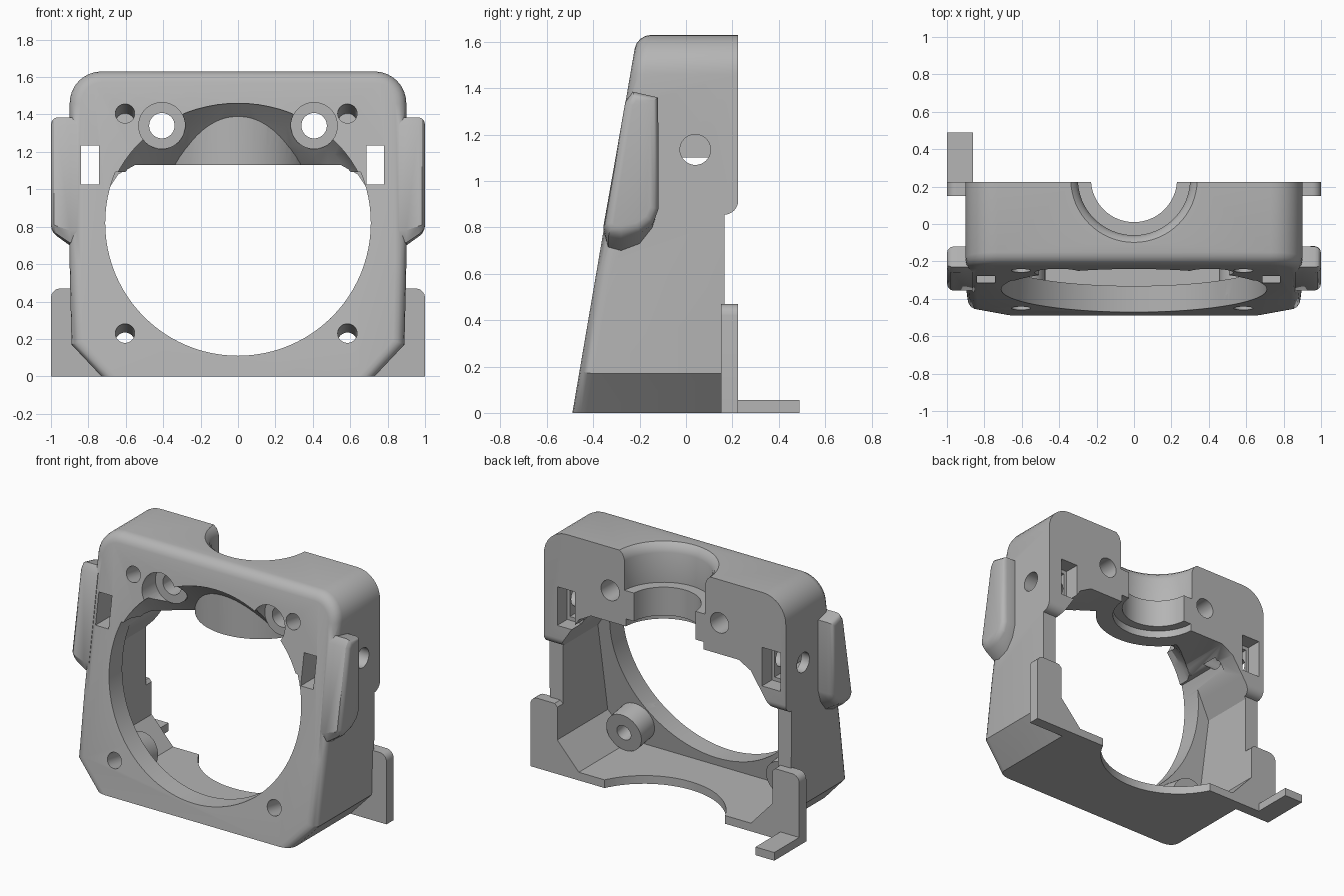
import bpy, bmesh
from math import sin, cos, pi, radians, atan
from mathutils import Vector

if "Cube" in bpy.data.objects:
    bpy.data.objects.remove(bpy.data.objects["Cube"])

SLANT = 0.171                      # backward lean of the front face
TILT = atan(SLANT)


def front_y(z):
    return -0.49 + SLANT * z


grey = bpy.data.materials.new("light grey")
grey.use_nodes = True
grey.diffuse_color = (0.46, 0.46, 0.46, 1)
grey.node_tree.nodes["Principled BSDF"].inputs["Base Color"].default_value = grey.diffuse_color


def loft(name, rings, bevel=0, pick=None, segments=4):
    """Closed solid through matching rings of points, optionally with some edges rounded."""
    bm = bmesh.new()
    loops = [[bm.verts.new(p) for p in ring] for ring in rings]
    n = len(loops[0])
    for a, b in zip(loops, loops[1:]):
        for i in range(n):
            j = (i + 1) % n
            bm.faces.new((a[i], a[j], b[j], b[i]))
    bm.faces.new(loops[0][::-1])
    bm.faces.new(loops[-1])
    bmesh.ops.recalc_face_normals(bm, faces=bm.faces)
    if bevel:
        edges = [e for e in bm.edges if pick(e)]
        bmesh.ops.bevel(bm, geom=edges, offset=bevel, segments=segments, profile=0.5,
                        affect='EDGES', clamp_overlap=True)
    mesh = bpy.data.meshes.new(name)
    bm.to_mesh(mesh)
    bm.free()
    mesh.materials.append(grey)
    ob = bpy.data.objects.new(name, mesh)
    bpy.context.collection.objects.link(ob)
    return ob


def along_y(name, outline, y0, y1):
    return loft(name, [[(x, y, z) for x, z in outline] for y in (y0, y1)])


def box(name, x0, x1, y0, y1, z0, z1):
    return along_y(name, [(x0, z0), (x1, z0), (x1, z1), (x0, z1)], y0, y1)


def cylinder(name, start, end, r, n=40):
    a, b = Vector(start), Vector(end)
    q = (b - a).to_track_quat('Z', 'Y')
    ring = [q @ Vector((r * cos(2 * pi * i / n), r * sin(2 * pi * i / n), 0)) for i in range(n)]
    return loft(name, [[p + v for v in ring] for p in (a, b)])


def lathe(name, profile, cy, n=64):
    return loft(name, [[(r * cos(2 * pi * i / n), cy + r * sin(2 * pi * i / n), z)
                        for i in range(n)] for r, z in profile])


def mirrored(half):
    return half + [(-x, z) for x, z in reversed(half)]


def arc(cx, cz, r, a0, a1, n=8):
    return [(cx + r * cos(radians(a0 + (a1 - a0) * i / n)),
             cz + r * sin(radians(a0 + (a1 - a0) * i / n))) for i in range(n + 1)]


def combine(tool, op):
    mod = body.modifiers.new(op, 'BOOLEAN')
    mod.object, mod.operation, mod.solver = tool, op, 'EXACT'
    bpy.context.view_layer.objects.active = body
    bpy.ops.object.modifier_apply(modifier=mod.name)
    bpy.data.objects.remove(tool)


def cut(tool):
    combine(tool, 'DIFFERENCE')


def add(tool):
    combine(tool, 'UNION')


# Outer shell: rounded top, chamfered foot, leaning front with a soft rim
outline = mirrored([(0.73, 0), (0.89, 0.17), (0.9, 0.6)] + arc(0.73, 1.46, 0.17, 0, 90))
body = loft("frame_body",
            [[(x, front_y(z), z) for x, z in outline], [(x, 0.225, z) for x, z in outline]],
            0.06, lambda e: all(abs(v.co.y - front_y(v.co.z)) < 1e-4 for v in e.verts)
            and max(v.co.z for v in e.verts) > 0.01)

# Stepped back: lower part is shallower
step = [(0.165, -0.1), (0.165, 0.855)] + [(y, z) for y, z in arc(0.165, 0.915, 0.06, -90, 0)]
step += [(0.5, 0.915), (0.5, -0.1)]
cut(loft("back_step", [[(x, y, z) for y, z in step] for x in (-1.2, 1.2)]))

# Rear cavity behind the front plate
cavity = mirrored([(0.64, 0.055), (0.8, 0.23), (0.8, 0.84), (0.72, 0.96),
                   (0.64, 1.08), (0.55, 1.13)])
cut(loft("cavity", [[(x, front_y(z) + 0.14, z) for x, z in cavity],
                    [(x, 0.6, z) for x, z in cavity]]))

# Large round opening, flat under the top block, with an arched recess at the front
ring = arc(0, 0.82, 0.71, 0, 360, 96)[:-1]
low = [p for p in ring if p[1] < 1.13]
cut(along_y("round_opening", sorted([p for p in low if p[0] >= 0], key=lambda p: p[1])
            + sorted([p for p in low if p[0] < 0], key=lambda p: -p[1]), -0.7, 0.1))
arch = [(-0.7, 0.708, 0.64), (-0.23, 0.708, 0.64), (-0.15, 0.68, 0.56),
        (-0.06, 0.62, 0.46), (0.1, 0.55, 0.31)]
cut(loft("arch_recess", [[(rx * cos(t), y, 0.82 + rz * sin(t))
                          for t in [2 * pi * i / 80 for i in range(80)]] for y, rx, rz in arch]))

# Collar under the top block, and its stepped vertical bore
collar = lathe("collar", [(0.4, 1.13), (0.4, 1.42)], 0.24)
trim = collar.modifiers.new("trim", 'BOOLEAN')
trim.object, trim.operation, trim.solver = box("trim", -1, 1, 0.225, 1, 1, 2), 'DIFFERENCE', 'EXACT'
bpy.context.view_layer.objects.active = collar
bpy.ops.object.modifier_apply(modifier="trim")
bpy.data.objects.remove(bpy.data.objects["trim"])
add(collar)

# Rear base plate with upright corner flanges, and the single foot tab
plate = mirrored([(1, 0)] + arc(0.95, 0.42, 0.05, 0, 90, 5)
                 + [(0.82, 0.47), (0.8, 0.45), (0.8, 0.23), (0.64, 0.055)])
add(along_y("rear_plate", plate, 0.15, 0.225))
add(box("foot_tab", -1, -0.86, 0.2, 0.49, 0, 0.055))
cut(cylinder("floor_notch", (0, 0.445, -0.1), (0, 0.445, 0.09), 0.5, 64))

# Raised side ears
ear = [(-0.23, 1.385), (-0.12, 1.36), (-0.12, 0.88), (-0.145, 0.8), (-0.2, 0.73),
       (-0.28, 0.7), (-0.335, 0.715), (-0.355, 0.78), (-0.262, 1.34)]
for s in (1, -1):
    def shrink(y, z):
        return (y, z + 0.07 * max(0, (0.86 - z) / 0.16))
    add(loft("side_ear", [[(s * 0.86, y, z) for y, z in ear],
                          [(s * 0.9, y, z) for y, z in ear],
                          [(s * 1.0, *shrink(y, z)) for y, z in ear]],
             0.035, lambda e: all(abs(abs(v.co.x) - 1) < 1e-4 for v in e.verts), 3))

# Upper tubes: counterbored pockets with through holes
for s in (1, -1):
    x, z = s * 0.407, 1.34
    cut(cylinder("tube_pocket", (x, -0.6, z), (x, -0.12, z), 0.124))
    add(cylinder("tube", (x, -0.12, z), (x, 0.15, z), 0.125))
    cut(cylinder("tube_hole", (x, -0.6, z), (x, 0.6, z), 0.068))
cut(lathe("collar_bore", [(0.29, 1.0), (0.29, 1.18), (0.23, 1.18), (0.23, 1.37), (0.3, 1.37),
                          (0.3, 1.57), (0.315, 1.61), (0.35, 1.64)], 0.24))

# Corner screw holes square to the leaning front, with bosses at the foot
inward = Vector((0, cos(TILT), -sin(TILT)))
for x in (-0.604, 0.585):
    for z, depth in ((0.23, 0.5), (1.405, 0.3)):
        p = Vector((x, front_y(z), z))
        if z < 1:
            add(cylinder("screw_boss", p + inward * 0.06, p + inward * 0.28, 0.13))
        cut(cylinder("screw_hole", p - inward * 0.1, p + inward * depth, 0.052, 32))

# Rectangular slots with wider rear pockets, and round side holes
for x0, x1 in ((-0.84, -0.743), (0.687, 0.78)):
    cut(box("slot", x0, x1, -0.6, 0.6, 1.025, 1.235))
    cut(box("slot_pocket", x0 - 0.02, x1 + 0.02, 0.12, 0.6, 1.0, 1.26))
for s in (1, -1):
    cut(cylinder("side_hole", (s * 0.6, 0.04, 1.135), (s * 1.2, 0.04, 1.135), 0.066, 32))

# Smooth curved surfaces, crisp edges
bpy.ops.object.select_all(action='DESELECT')
body.select_set(True)
bpy.context.view_layer.objects.active = body
bpy.ops.object.shade_smooth_by_angle(angle=radians(30))
